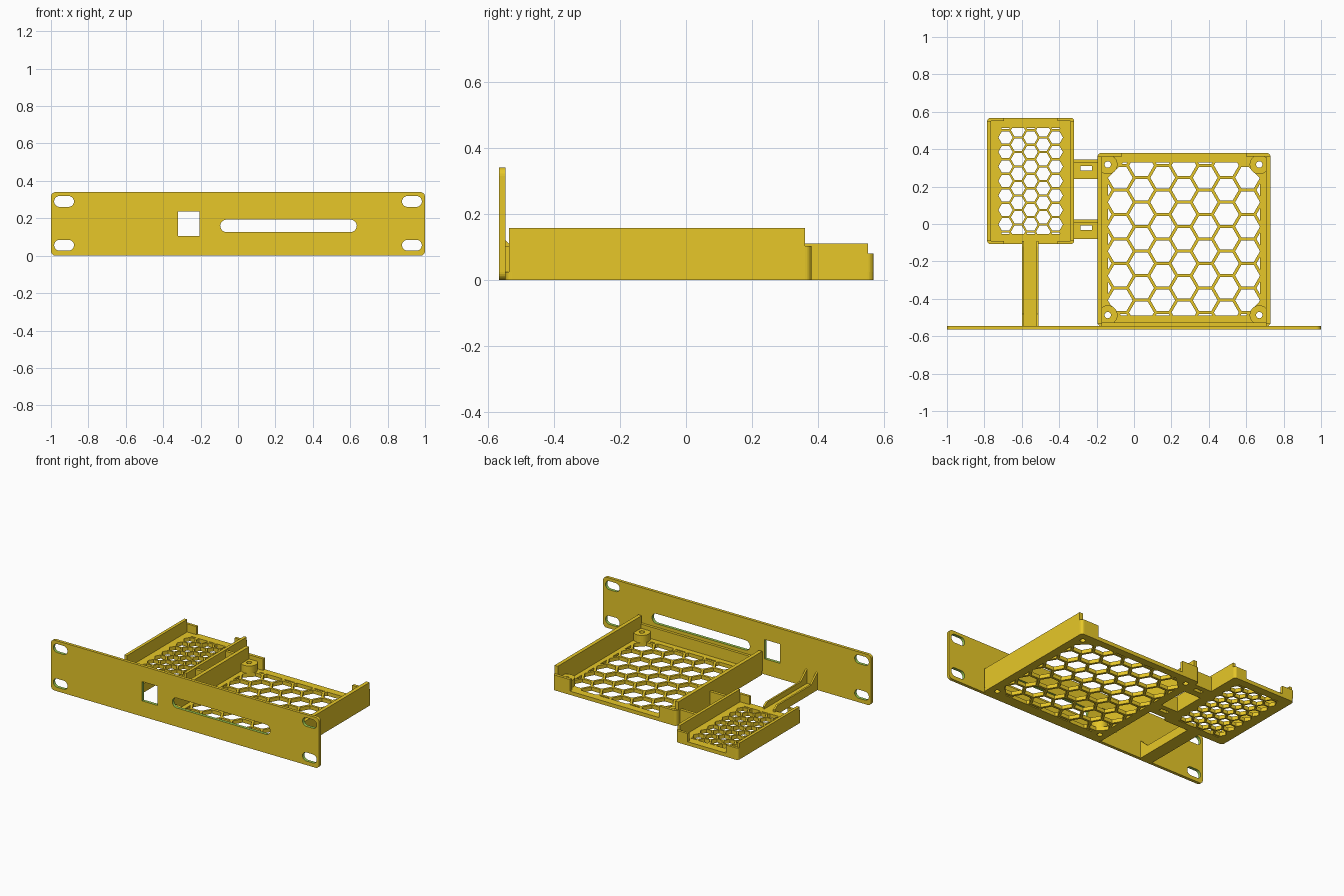
import bpy, bmesh, math
from mathutils import Matrix, Vector

if "Cube" in bpy.data.objects:
    bpy.data.objects.remove(bpy.data.objects["Cube"])


def material(name, rgb):
    m = bpy.data.materials.new(name)
    m.diffuse_color = (*rgb, 1)
    m.use_nodes = True
    m.node_tree.nodes["Principled BSDF"].inputs["Base Color"].default_value = m.diffuse_color
    return m


YELLOW = material("yellow_plastic", (0.947, 0.680, 0.025))
GREEN = material("green_cut_edge", (0.337, 0.597, 0.082))

# Axis changes for profiles drawn in the front (xz) and side (yz) planes
FRONT = Matrix(((1, 0, 0, 0), (0, 0, -1, 0), (0, 1, 0, 0), (0, 0, 0, 1)))
SIDE = Matrix(((0, 0, 1, 0), (1, 0, 0, 0), (0, 1, 0, 0), (0, 0, 0, 1)))


def arc(cx, cy, r, a0, a1, n=6):
    return [(cx + r * math.cos(math.radians(a0 + (a1 - a0) * i / n)),
             cy + r * math.sin(math.radians(a0 + (a1 - a0) * i / n))) for i in range(n + 1)]


def circle(cx, cy, r, n=24):
    return arc(cx, cy, r, 0, 360, n)[:-1]


def rounded(x0, x1, y0, y1, r):
    r = min(r, 0.499 * (x1 - x0), 0.499 * (y1 - y0))
    return (arc(x1 - r, y1 - r, r, 0, 90) + arc(x0 + r, y1 - r, r, 90, 180)
            + arc(x0 + r, y0 + r, r, 180, 270) + arc(x1 - r, y0 + r, r, 270, 360))


def rect(x0, x1, y0, y1):
    return [(x0, y0), (x1, y0), (x1, y1), (x0, y1)]


def plate(name, loops, z0, z1, matrix=None):
    """Extrude an outline with holes from z0 to z1."""
    cu = bpy.data.curves.new(name + "_outline", 'CURVE')
    cu.dimensions = '2D'
    cu.fill_mode = 'BOTH'
    cu.extrude = (z1 - z0) / 2
    for pts in loops:
        s = cu.splines.new('POLY')
        s.points.add(len(pts) - 1)
        for p, (x, y) in zip(s.points, pts):
            p.co = (x, y, 0, 1)
        s.use_cyclic_u = True
        s.use_smooth = False
    tmp = bpy.data.objects.new(name + "_tmp", cu)
    bpy.context.collection.objects.link(tmp)
    deps = bpy.context.evaluated_depsgraph_get()
    me = bpy.data.meshes.new_from_object(tmp.evaluated_get(deps))
    bpy.data.objects.remove(tmp)
    bpy.data.curves.remove(cu)
    me.name = name
    me.transform(Matrix.Translation((0, 0, (z0 + z1) / 2)))
    if matrix:
        me.transform(matrix)
    bm = bmesh.new()
    bm.from_mesh(me)
    bmesh.ops.remove_doubles(bm, verts=bm.verts, dist=1e-5)
    bmesh.ops.recalc_face_normals(bm, faces=bm.faces)
    for f in bm.faces:
        f.smooth = False
        f.material_index = 0
    bm.to_mesh(me)
    bm.free()
    me.materials.clear()
    me.materials.append(YELLOW)
    ob = bpy.data.objects.new(name, me)
    bpy.context.collection.objects.link(ob)
    return ob


def box(name, x0, x1, y0, y1, z0, z1):
    return plate(name, [rect(x0, x1, y0, y1)], z0, z1)


def clip(poly, planes):
    """Keep the part of a convex polygon where n.p <= d for every plane."""
    for nx, ny, d in planes:
        out = []
        for i, b in enumerate(poly):
            a = poly[i - 1]
            da, db = nx * a[0] + ny * a[1] - d, nx * b[0] + ny * b[1] - d
            if (da > 0) != (db > 0):
                t = da / (da - db)
                out.append((a[0] + t * (b[0] - a[0]), a[1] + t * (b[1] - a[1])))
            if db <= 0:
                out.append(b)
        poly = out
    return poly


def area(p):
    return abs(sum(p[i - 1][0] * p[i][1] - p[i][0] * p[i - 1][1] for i in range(len(p)))) / 2


def honeycomb(cx, cy, pitch, gap, planes):
    holes, r = [], (pitch - gap) / math.sqrt(3)
    for i in range(-5, 6):
        for j in range(-6, 7):
            x = cx + i * pitch * math.sqrt(3) / 2
            y = cy + (j + 0.5 * (i % 2)) * pitch
            h = clip(circle(x, y, r, 6), planes)
            if len(h) > 2 and area(h) > 0.0002:
                holes.append(h)
    return holes


def corner_lip(name, x, y, sx, sy, length, t, z1):
    """Short end lip with a rounded outer corner; sx, sy point outward."""
    pts = [(-t, 0)] + [(a - t, b - t) for a, b in arc(0, 0, t, 0, 90)][::-1]
    pts = [(-length, -t), (-length, 0)] + pts[1:] + [(0, -t)]
    pts = [p for i, p in enumerate(pts) if (Vector(p) - Vector(pts[i - 1])).length > 1e-5]
    return plate(name, [[(x + sx * a, y + sy * b) for a, b in pts]], FLOOR, z1)


FLOOR = 0.025

# Front panel with mounting slots, port window and long display slot
cuts = [rounded(cx - 0.053, cx + 0.053, z - 0.029, z + 0.029, 0.029)
        for cx in (-0.93, 0.93) for z in (0.056, 0.29)]
cuts += [rect(-0.32, -0.205, 0.105, 0.235), rounded(-0.095, 0.635, 0.126, 0.193, 0.034)]
panel = plate("front_panel", [rounded(-1, 1, 0, 0.34, 0.025)] + cuts, 0.545, 0.565, FRONT)
panel.data.materials.append(GREEN)
for f in panel.data.polygons:
    c = f.center
    if abs(f.normal.y) < 0.5 and abs(c.x) < 0.99 and 0.012 < c.z < 0.328:
        f.material_index = 1

# Large tray floor
posts = [(x, y) for x in (-0.14, 0.67) for y in (-0.487, 0.318)]
planes = [(1, 0, 0.675), (-1, 0, 0.14), (0, 1, 0.33), (0, -1, 0.49)]
k = math.sqrt(0.5)
for px, py in posts:
    nx, ny = (k if px > 0 else -k), (k if py > 0 else -k)
    planes.append((nx, ny, nx * px + ny * py - 0.05))
plate("large_tray_floor",
      [rounded(-0.195, 0.73, -0.546, 0.38, 0.02)]
      + honeycomb(0.267, -0.08, 0.131, 0.016, planes)
      + [circle(x, y, 0.017) for x, y in posts], 0, FLOOR)

# Large tray walls, lips and screw posts
box("large_tray_left_wall", -0.195, -0.17, -0.535, 0.36, FLOOR, 0.157)
box("large_tray_right_wall", 0.705, 0.73, -0.535, 0.36, FLOOR, 0.157)
box("large_tray_front_lip", -0.175, 0.71, -0.546, -0.527, FLOOR, 0.103)
corner_lip("large_tray_lip_left", -0.195, 0.38, -1, 1, 0.13, 0.02, 0.103)
corner_lip("large_tray_lip_right", 0.73, 0.38, 1, 1, 0.13, 0.02, 0.103)
for x, y in posts:
    plate("screw_post", [circle(x, y, 0.052), circle(x, y, 0.017)], FLOOR, 0.075)

# Small tray floor, walls and lips
planes = [(1, 0, -0.38), (-1, 0, 0.725), (0, 1, 0.513), (0, -1, 0.053)]
plate("small_tray_floor",
      [rounded(-0.785, -0.32, -0.107, 0.567, 0.018)]
      + honeycomb(-0.5525, 0.23, 0.0775, 0.011, planes), 0, FLOOR)
box("small_tray_left_wall", -0.785, -0.765, -0.09, 0.55, FLOOR, 0.11)
box("small_tray_right_wall", -0.34, -0.32, -0.09, 0.55, FLOOR, 0.11)
for x, sx in ((-0.785, -1), (-0.32, 1)):
    for y, sy in ((-0.107, -1), (0.567, 1)):
        corner_lip("small_tray_lip", x, y, sx, sy, 0.09, 0.017, 0.08)

# Slotted arms joining the trays
for y in (0.345, 0.025):
    plate("joining_arm", [rect(-0.322, -0.193, y - 0.105, y),
                          rect(-0.285, -0.225, y - 0.058, y - 0.034)], 0, FLOOR)
    box("joining_arm_rib", -0.322, -0.193, y - 0.02, y, FLOOR, 0.1)

# Channel strut from the panel to the small tray
box("strut_floor", -0.6, -0.51, -0.546, -0.1, 0, FLOOR)
for x in (-0.6, -0.522):
    plate("strut_rib", [[(-0.546, FLOOR), (-0.09, FLOOR), (-0.09, 0.04), (-0.12, 0.06),
                         (-0.48, 0.06), (-0.546, 0.12)]], x, x + 0.012, SIDE)
